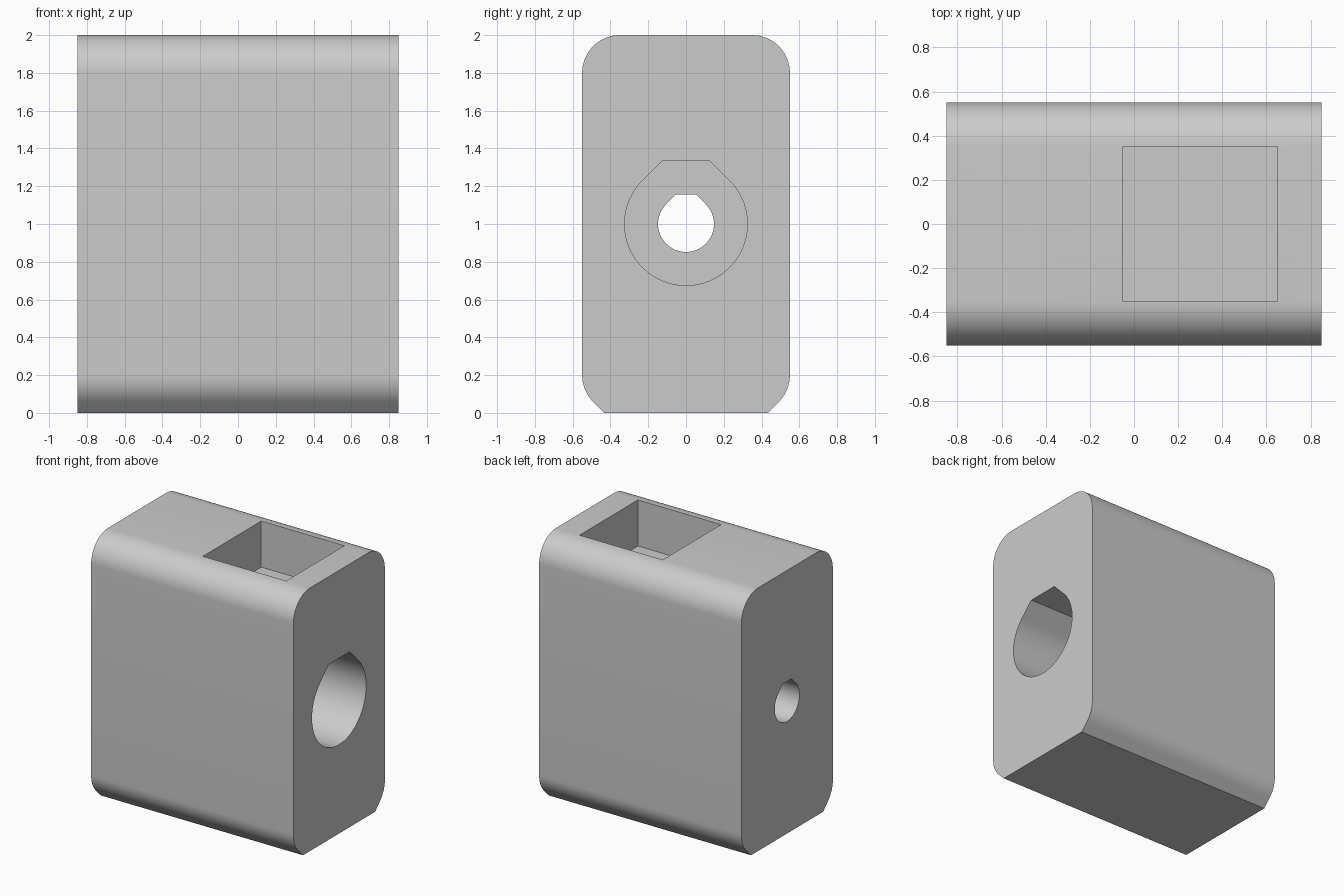
import bpy, bmesh
from math import sin, cos, radians

cube = bpy.data.objects.get("Cube")
if cube:
    bpy.data.objects.remove(cube, do_unlink=True)

grey = bpy.data.materials.new("light grey")
grey.use_nodes = True
colour = (0.6, 0.6, 0.6, 1)
grey.diffuse_color = colour
grey.node_tree.nodes["Principled BSDF"].inputs["Base Color"].default_value = colour

SEGMENTS = 16


def arc(cy, cz, r, start, end, n):
    """Points of an arc in the y-z plane, angles in degrees."""
    angles = [radians(start + (end - start) * i / n) for i in range(n + 1)]
    return [(cy + r * cos(a), cz + r * sin(a)) for a in angles]


def prism(name, outline, x0, x1):
    """Extrude a y-z outline from x0 to x1."""
    bm = bmesh.new()
    face = bm.faces.new([bm.verts.new((x0, y, z)) for y, z in outline])
    side = bmesh.ops.extrude_face_region(bm, geom=[face])["geom"]
    moved = [v for v in side if isinstance(v, bmesh.types.BMVert)]
    bmesh.ops.translate(bm, verts=moved, vec=(x1 - x0, 0, 0))
    bmesh.ops.recalc_face_normals(bm, faces=bm.faces)
    mesh = bpy.data.meshes.new(name)
    bm.to_mesh(mesh)
    bm.free()
    mesh.materials.append(grey)
    obj = bpy.data.objects.new(name, mesh)
    bpy.context.collection.objects.link(obj)
    return obj


def teardrop(r, roof):
    """Round hole outline with 45 degree shoulders and a flat roof."""
    half = r * 2 ** 0.5 - roof
    return arc(0, 1, r, 135, 405, SEGMENTS * 4) + [(half, 1 + roof), (-half, 1 + roof)]


def cut(target, cutter):
    mod = target.modifiers.new(cutter.name, "BOOLEAN")
    mod.operation = "DIFFERENCE"
    mod.solver = "EXACT"
    mod.object = cutter
    cutter.hide_render = True
    bpy.context.view_layer.objects.active = target
    bpy.ops.object.modifier_apply(modifier=mod.name)
    bpy.data.objects.remove(cutter, do_unlink=True)


# Block: rounded top corners, lower corners rounded into 45 degree flats
W, R = 0.55, 0.2
foot = W - R + R * (2 ** 0.5 - 1)
half = [(foot, 0)] + arc(W - R, R, R, -45, 0, SEGMENTS // 2)
half += arc(W - R, 2 - R, R, 0, 90, SEGMENTS)
outline = half + [(-y, z) for y, z in reversed(half)]
block = prism("block", outline, -0.85, 0.85)

# Wide bore from the left end, narrow hole through to the right end
cut(block, prism("wide_bore", teardrop(0.325, 0.333), -0.35, 1))
cut(block, prism("narrow_hole", teardrop(0.148, 0.155), -1, 0))

# Square pocket in the top
square = [(-0.35, 1.65), (0.35, 1.65), (0.35, 2.2), (-0.35, 2.2)]
cut(block, prism("top_pocket", square, -0.05, 0.65))

bpy.ops.object.select_all(action="DESELECT")
block.select_set(True)
bpy.context.view_layer.objects.active = block
bpy.ops.object.shade_smooth_by_angle(angle=radians(30))
